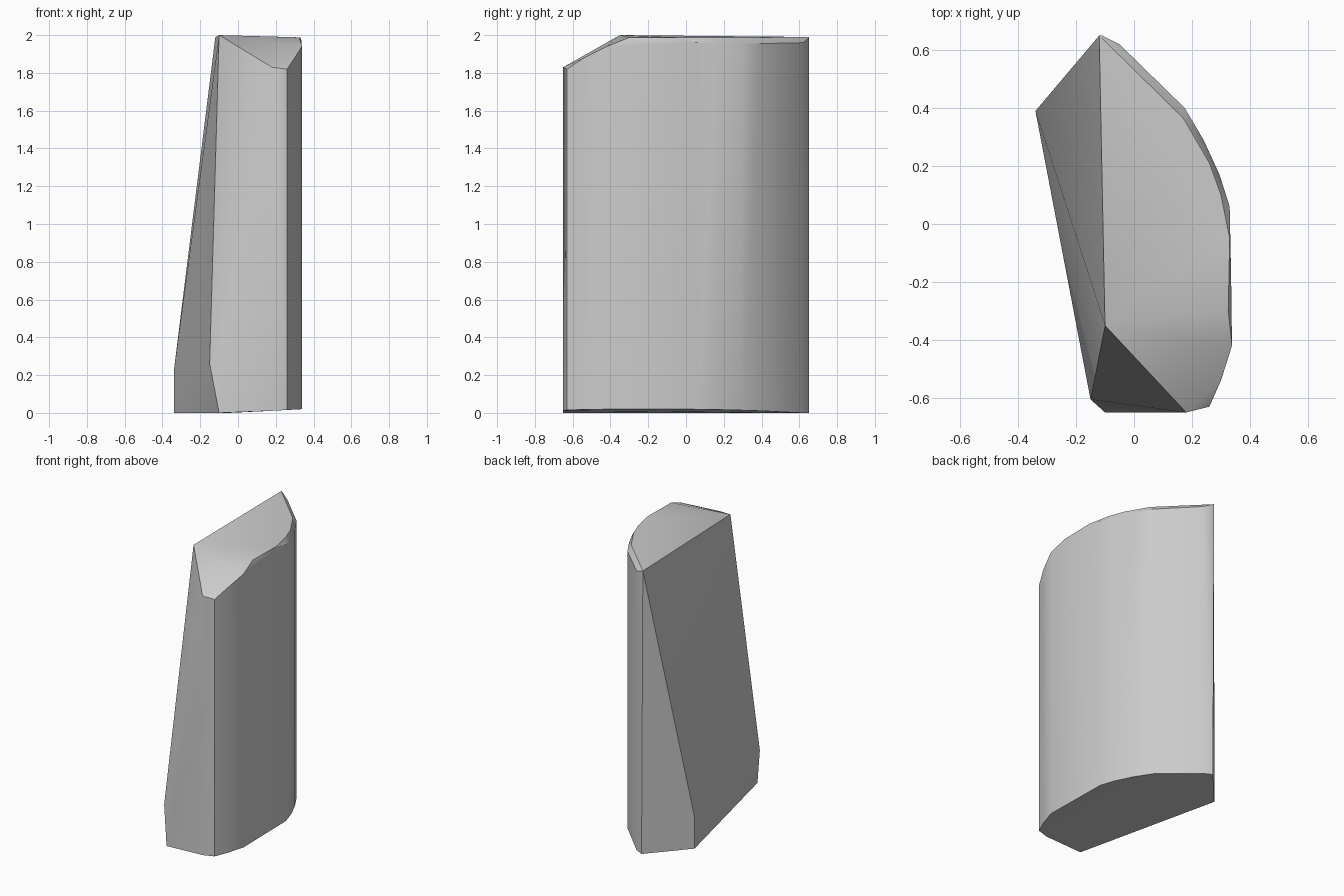
import bpy, bmesh, math

cube = bpy.data.objects.get("Cube")
if cube:
    bpy.data.objects.remove(cube, do_unlink=True)

# Single stone colour
grey = bpy.data.materials.new("light_grey")
grey.use_nodes = True
colour = (0.6, 0.6, 0.6, 1)
grey.diffuse_color = colour
grey.node_tree.nodes["Principled BSDF"].inputs["Base Color"].default_value = colour

# Curved wall, from the back corner round to the front: x, y, height of its top rim
wall = [(-0.11, 0.65, 1.985), (-0.05, 0.62, 1.96), (0.175, 0.40, 1.955),
        (0.24, 0.29, 1.955), (0.295, 0.17, 1.955), (0.33, 0.06, 1.96),
        (0.335, -0.18, 1.975), (0.338, -0.42, 1.94), (0.30, -0.54, 1.88),
        (0.26, -0.63, 1.82), (0.18, -0.65, 1.83)]
# Inner edge of the narrow top bevel
top_edge = [(0.17, 0.365), (0.26, 0.21), (0.30, 0.10), (0.33, -0.05), (0.325, -0.30)]
# Corners of the slanted flat side
slant = [(-0.12, 0.65, 1.99), (-0.10, -0.35, 2.0), (-0.15, -0.605, 0.26),
         (-0.10, -0.65, 0), (-0.34, 0.39, 0.22), (-0.34, 0.39, 0)]


def foot(x):
    """Height of the base, which rises slightly under the curved wall."""
    return max(0, 0.055 * (x + 0.02))


points = list(slant)
for x, y, z in wall:
    points += [(x, y, foot(x)), (x, y, z)]
points += [(x, y, 1.988) for x, y in top_edge]

# Wrap the profile points into one closed block
bm = bmesh.new()
for p in points:
    bm.verts.new(p)
hull = bmesh.ops.convex_hull(bm, input=bm.verts[:])
loose = [v for v in bm.verts if not v.link_faces]
bmesh.ops.delete(bm, geom=loose, context='VERTS')
bmesh.ops.dissolve_limit(bm, angle_limit=math.radians(0.5),
                         verts=bm.verts[:], edges=bm.edges[:])
bmesh.ops.recalc_face_normals(bm, faces=bm.faces[:])

mesh = bpy.data.meshes.new("stone_block")
bm.to_mesh(mesh)
bm.free()
mesh.materials.append(grey)
block = bpy.data.objects.new("stone_block", mesh)
bpy.context.collection.objects.link(block)

# Smooth the curved wall, keep the cut edges sharp
bpy.ops.object.select_all(action='DESELECT')
block.select_set(True)
bpy.context.view_layer.objects.active = block
bpy.ops.object.shade_smooth_by_angle(angle=math.radians(28))
